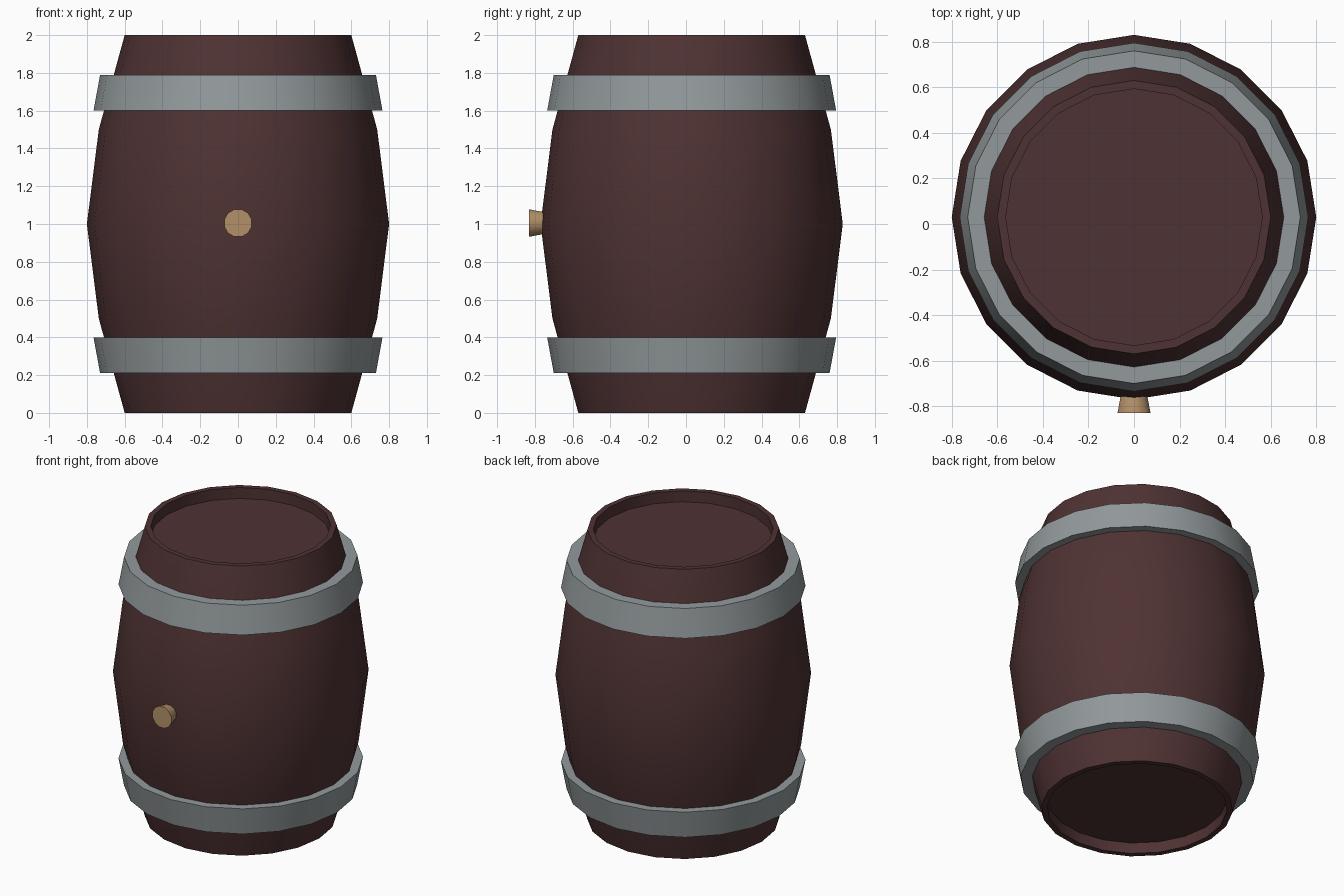
import bpy, bmesh, math

if "Cube" in bpy.data.objects:
    bpy.data.objects.remove(bpy.data.objects["Cube"])

SIDES = 20
CENTRE_Y = 0.03


def material(name, rgb):
    m = bpy.data.materials.new(name)
    m.diffuse_color = (*rgb, 1.0)
    m.use_nodes = True
    m.node_tree.nodes["Principled BSDF"].inputs["Base Color"].default_value = m.diffuse_color
    return m


wood = material("dark red brown wood", (0.078, 0.032, 0.033))
metal = material("grey metal", (0.29, 0.32, 0.33))
cork = material("tan cork", (0.45, 0.28, 0.14))


def lathe(name, profile, mat, sides=SIDES, closed=False, offset=0.0):
    """Revolve (radius, height) points round z; cap open ends."""
    bm = bmesh.new()
    rings = []
    for r, z in profile:
        angles = [2 * math.pi * (i + offset) / sides for i in range(sides)]
        rings.append([bm.verts.new((r * math.cos(a), r * math.sin(a), z)) for a in angles])
    pairs = list(zip(rings, rings[1:]))
    if closed:
        pairs.append((rings[-1], rings[0]))
    else:
        bm.faces.new(rings[0])
        bm.faces.new(rings[-1])
    for a, b in pairs:
        for i in range(sides):
            j = (i + 1) % sides
            bm.faces.new((a[i], a[j], b[j], b[i]))
    bmesh.ops.recalc_face_normals(bm, faces=bm.faces)
    mesh = bpy.data.meshes.new(name)
    bm.to_mesh(mesh)
    bm.free()
    mesh.materials.append(mat)
    obj = bpy.data.objects.new(name, mesh)
    bpy.context.collection.objects.link(obj)
    bpy.ops.object.select_all(action='DESELECT')
    obj.select_set(True)
    bpy.context.view_layer.objects.active = obj
    bpy.ops.object.shade_smooth_by_angle(angle=math.radians(30))
    return obj


# Bulging body with recessed lids at both ends
half = [(0.563, 0.075), (0.563, 0.0), (0.6, 0.0), (0.737, 0.5)]
body = half + [(0.8, 1.0)] + [(r, 2 - z) for r, z in reversed(half)]
lathe("barrel_body", body, wood).location.y = CENTRE_Y

# Two tapered hoops, mirrored about mid height
hoop = [(0.64, 1.60), (0.765, 1.60), (0.73, 1.79), (0.64, 1.79)]
lathe("upper_hoop", hoop, metal, closed=True).location.y = CENTRE_Y
lathe("lower_hoop", [(r, 2 - z) for r, z in hoop], metal, closed=True).location.y = CENTRE_Y

# Tapered bung on the front
bung = lathe("bung", [(0.05, 0.0), (0.075, 0.13)], cork, sides=12, offset=0.5)
bung.rotation_euler.x = math.pi / 2
bung.location = (0, -0.70, 1.005)
